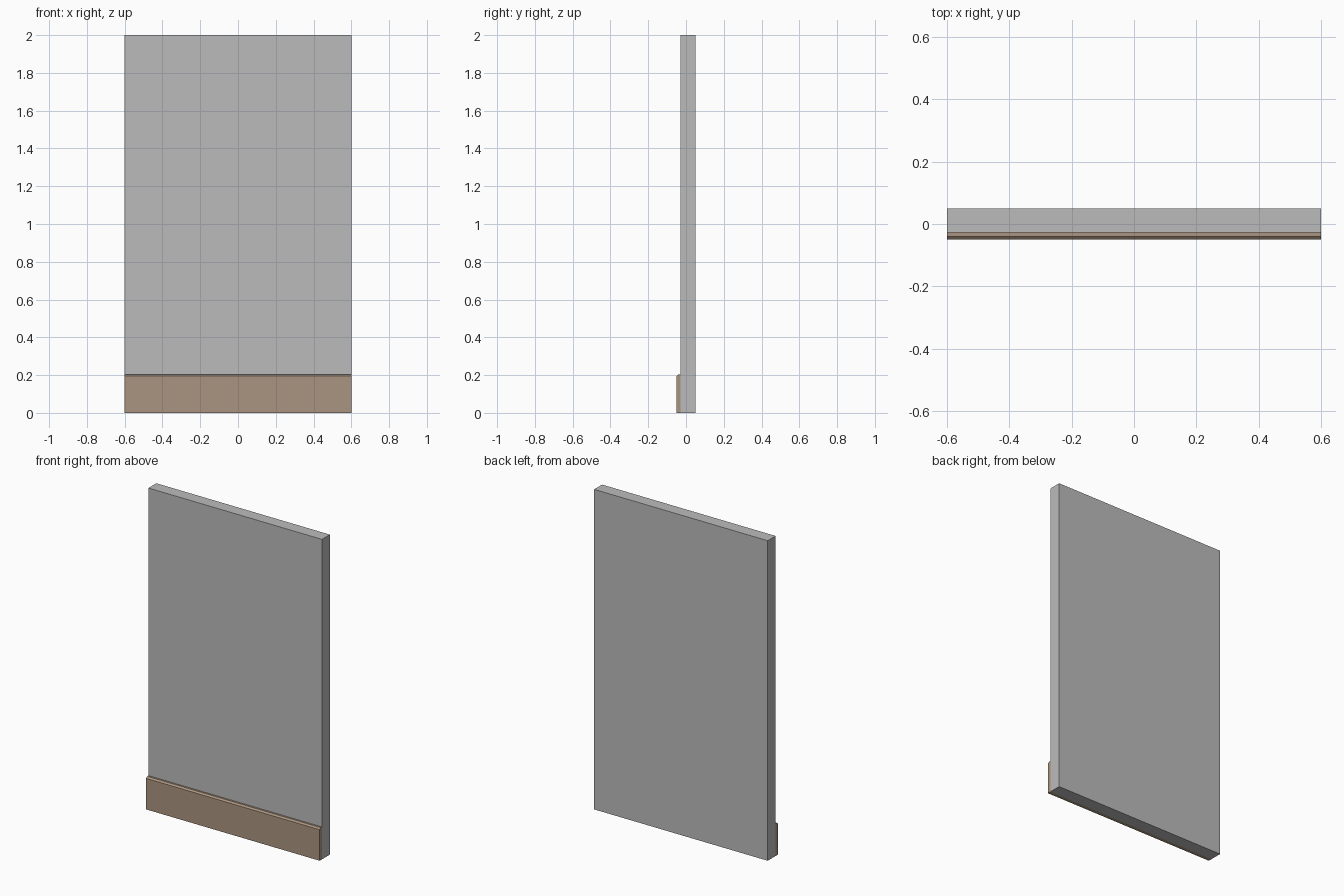
import bpy

if "Cube" in bpy.data.objects:
    bpy.data.objects.remove(bpy.data.objects["Cube"])

def material(name, rgb):
    m = bpy.data.materials.new(name)
    m.diffuse_color = (*rgb, 1.0)
    m.use_nodes = True
    m.node_tree.nodes["Principled BSDF"].inputs["Base Color"].default_value = m.diffuse_color
    return m

def extrude_profile(name, profile, half_width, mat):
    """Extrude a (y, z) outline along x, capped at both ends."""
    n = len(profile)
    verts = [(x, y, z) for x in (-half_width, half_width) for y, z in profile]
    faces = [tuple(reversed(range(n))), tuple(range(n, 2 * n))]
    faces += [(i, (i + 1) % n, n + (i + 1) % n, n + i) for i in range(n)]
    mesh = bpy.data.meshes.new(name)
    mesh.from_pydata(verts, [], faces)
    mesh.materials.append(mat)
    obj = bpy.data.objects.new(name, mesh)
    bpy.context.collection.objects.link(obj)
    return obj

grey = material("wall grey", (0.5, 0.5, 0.5))
brown = material("skirting brown", (0.40, 0.30, 0.216))

FRONT = -0.028  # wall face behind the skirting

# Wall slab
extrude_profile("wall_panel", [(FRONT, 0), (0.05, 0), (0.05, 2), (FRONT, 2)], 0.6, grey)

# Skirting board with a small chamfer along its top front edge
extrude_profile("skirting_board",
                [(-0.05, 0), (FRONT, 0), (FRONT, 0.203), (-0.04, 0.203), (-0.05, 0.194)],
                0.6, brown)
